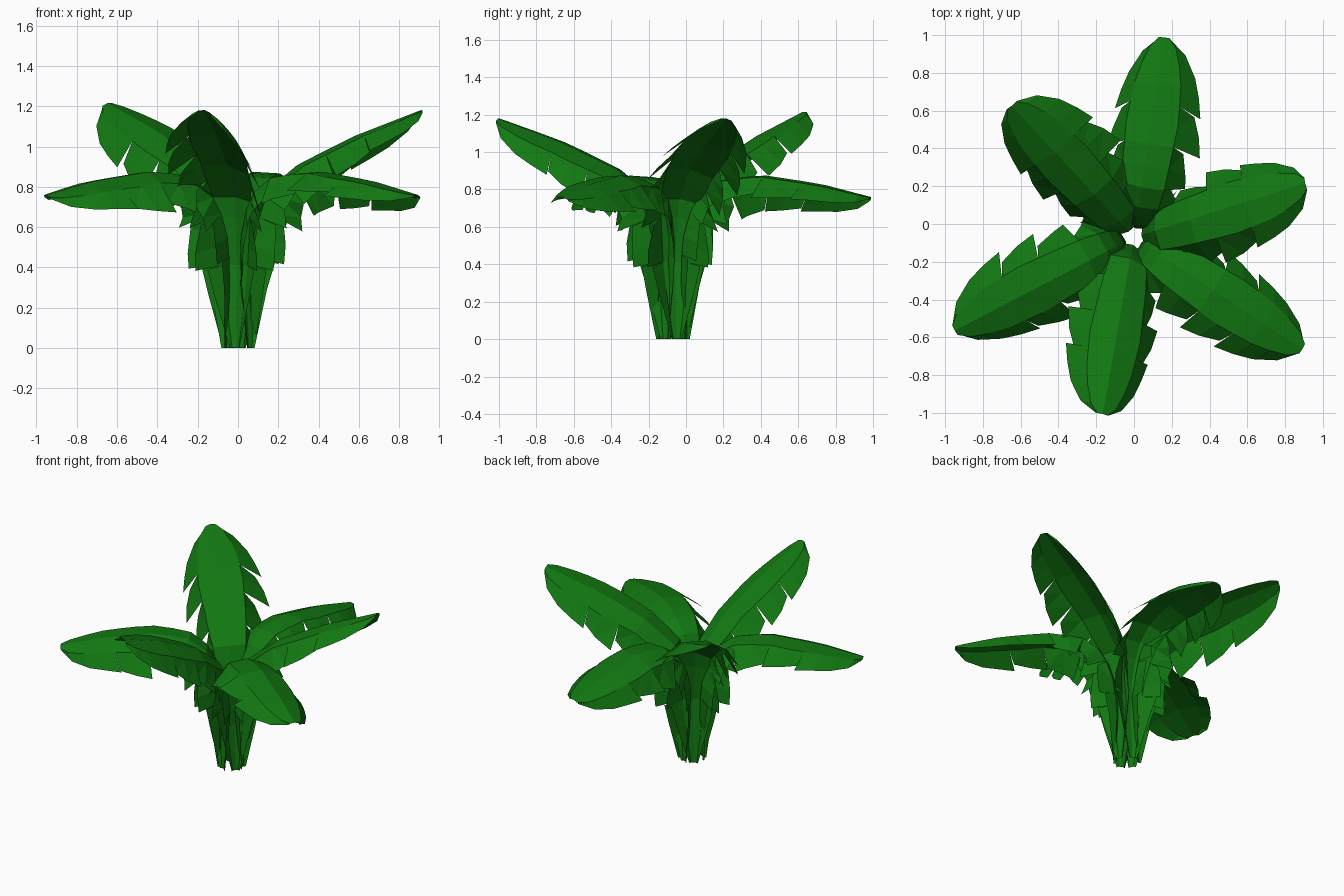
import bpy, bmesh, random
from math import sin, cos, radians
from mathutils import Vector

if "Cube" in bpy.data.objects:
    bpy.data.objects.remove(bpy.data.objects["Cube"])

random.seed(4)
CENTRE = Vector((0, -0.07, 0))

green = bpy.data.materials.new("leaf_green")
green.diffuse_color = (0.006, 0.19, 0.006, 1)
green.use_nodes = True
green.node_tree.nodes["Principled BSDF"].inputs["Base Color"].default_value = green.diffuse_color

# Midribs as (radius, height), tip first
HIGH = [(0.95, 1.18), (0.6, 1.05), (0.31, 0.91), (0.1, 0.74), (0.04, 0.42), (0.065, 0.0)]
LOW = [(1.07, 0.76), (0.8, 0.83), (0.5, 0.875), (0.28, 0.86), (0.15, 0.77), (0.07, 0.62), (0.045, 0.36), (0.065, 0.0)]

# Continuous inner blade: (distance from tip, half width)
INNER = [(0, 0.03), (0.05, 0.07), (0.2, 0.12), (0.45, 0.14), (0.8, 0.12), (1.1, 0.085), (1.8, 0.018)]

# Torn outer blade: sideways share, sag share, then (distance from tip, half width)
PIECES = [
    (0.91, 0.52, [(0.0, 0.04), (0.05, 0.13), (0.15, 0.2), (0.25, 0.235), (0.36, 0.26)]),
    (0.91, 0.55, [(0.36, 0.22), (0.46, 0.26), (0.58, 0.28)]),
    (0.85, 0.65, [(0.58, 0.21), (0.7, 0.24), (0.82, 0.25)]),
    (0.82, 0.65, [(0.82, 0.17), (0.95, 0.21), (1.06, 0.24)]),
    (0.85, 0.65, [(1.06, 0.16), (1.2, 0.19), (1.3, 0.19)]),
    (0.85, 0.55, [(1.3, 0.15), (1.45, 0.11), (1.8, 0.03)]),
]


def rib_at(path, d):
    """Point on the midrib at distance d from the tip."""
    pts = [Vector(p) for p in path]
    for i, (a, b) in enumerate(zip(pts, pts[1:])):
        length = (b - a).length
        if d <= length or i == len(pts) - 2:
            return a.lerp(b, max(0, min(1, d / length)))
        d -= length


def inner_width(d):
    for (d0, w0), (d1, w1) in zip(INNER, INNER[1:]):
        if d <= d1:
            return w0 + (w1 - w0) * (d - d0) / (d1 - d0)
    return INNER[-1][1]


def make_leaf(name, path, azimuth, roll, rise=1.0):
    a = radians(azimuth)
    out, right = Vector((cos(a), sin(a), 0)), Vector((sin(a), -cos(a), 0))
    roll = radians(roll)

    def place(d, across, lift):
        p = rib_at(path, d)
        t = (rib_at(path, d - 0.08) - rib_at(path, d + 0.08))
        t = t.normalized() if t.length > 1e-4 else Vector((0, 1))
        normal = right.cross(out * t.x + Vector((0, 0, t.y)))
        x = across * cos(roll) - lift * sin(roll)
        y = across * sin(roll) + lift * cos(roll)
        v = CENTRE + out * p.x + Vector((0, 0, p.y)) + right * x + normal * y
        v.z = max(v.z, 0) * rise
        return v

    bm = bmesh.new()
    for side in (-1, 1):
        for spread, sag, piece in PIECES:
            scale = random.uniform(0.94, 1.06)
            sag *= random.uniform(0.92, 1.08)
            rows = []
            for d, w in piece:
                w *= scale
                n = inner_width(d)
                rows.append([bm.verts.new(place(d, 0, 0)),
                             bm.verts.new(place(d, side * n, -0.24 * n)),
                             bm.verts.new(place(d + 0.14 * w, side * spread * w, -sag * w))])
            for r, s in zip(rows, rows[1:]):
                for k in (0, 1):
                    quad = [r[k], r[k + 1], s[k + 1], s[k]]
                    bm.faces.new(quad if side < 0 else quad[::-1])
    bmesh.ops.remove_doubles(bm, verts=bm.verts, dist=0.002)
    bmesh.ops.triangulate(bm, faces=bm.faces)
    bm.normal_update()
    mesh = bpy.data.meshes.new(name)
    bm.to_mesh(mesh)
    bm.free()
    # Face the upper side upward
    if sum(f.normal.z * f.area for f in mesh.polygons) < 0:
        mesh.flip_normals()
    mesh.materials.append(green)
    bpy.context.collection.objects.link(bpy.data.objects.new(name, mesh))


# Three raised leaves alternate with three drooping ones
for i, (az, rise) in enumerate(((17.5, 1.0), (133, 1.03), (260, 1.0))):
    make_leaf(f"raised_leaf_{i + 1}", HIGH, az, 13, rise)
for i, az in enumerate((81.5, 207.5, -33.5)):
    make_leaf(f"drooping_leaf_{i + 1}", LOW, az, 10)
